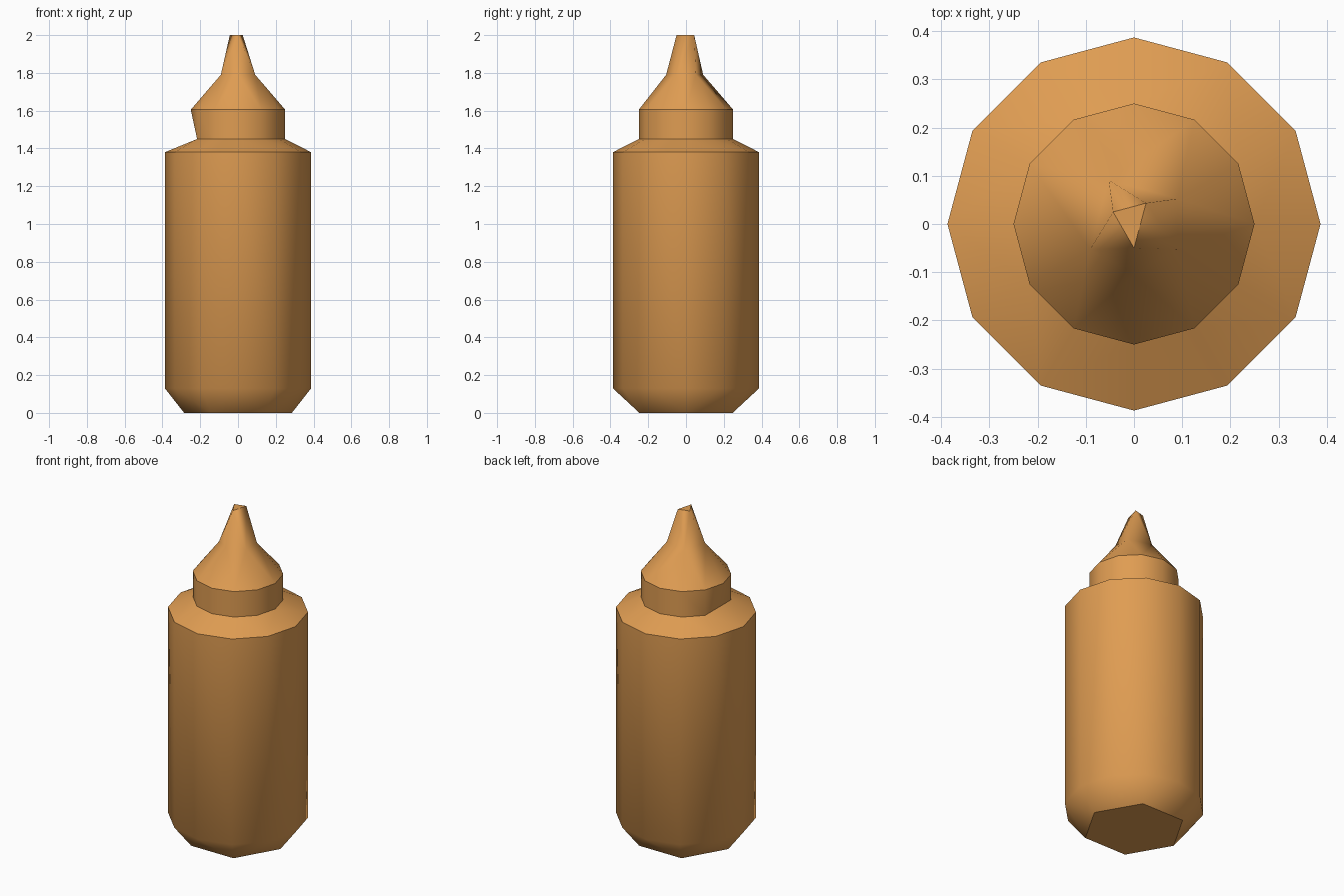
import bpy, bmesh, math

if "Cube" in bpy.data.objects:
    bpy.data.objects.remove(bpy.data.objects["Cube"])

mat = bpy.data.materials.new("mustard_orange")
mat.diffuse_color = (0.74, 0.335, 0.085, 1)
mat.use_nodes = True
mat.node_tree.nodes["Principled BSDF"].inputs["Base Color"].default_value = mat.diffuse_color

TWELVE = list(range(0, 360, 30))
ELEVEN = [a for a in TWELVE if a != 180]


def bridge(bm, low, high):
    """Join two rings of any point count with triangles, shortest diagonal first."""
    n, m = len(low), len(high)
    dist = lambda a, b: (a.co - b.co).length
    i0, j0 = min(((i, j) for i in range(n) for j in range(m)),
                 key=lambda p: round((low[p[0]].co.xy.normalized()
                                      - high[p[1]].co.xy.normalized()).length, 4))
    i = j = 0
    while i < n or j < m:
        a, b = low[(i0 + i) % n], high[(j0 + j) % m]
        a2, b2 = low[(i0 + i + 1) % n], high[(j0 + j + 1) % m]
        if j == m or (i < n and dist(a2, b) <= dist(a, b2)):
            bm.faces.new((a, a2, b))
            i += 1
        else:
            bm.faces.new((a, b2, b))
            j += 1


def stack(name, rings, cap_bottom=False, cap_top=False):
    """Build a part from rings of (height, radius, angles, sharp)."""
    bm = bmesh.new()
    loops = []
    for z, r, angles, sharp in rings:
        loops.append([bm.verts.new((r * math.cos(math.radians(a)),
                                    r * math.sin(math.radians(a)), z)) for a in angles])
    for low, high in zip(loops, loops[1:]):
        bridge(bm, low, high)
    if cap_bottom:
        bm.faces.new(loops[0][::-1])
    if cap_top:
        bm.faces.new(loops[-1])
    # merge the flat wall triangles back into quads
    bmesh.ops.dissolve_limit(bm, angle_limit=math.radians(0.5),
                             verts=bm.verts[:], edges=bm.edges[:])
    for f in bm.faces:
        f.smooth = True
    # crisp creases around the chosen rings
    for z, r, angles, sharp in rings:
        if sharp:
            for e in bm.edges:
                if all(abs(v.co.z - z) < 1e-4 for v in e.verts):
                    e.smooth = False
    mesh = bpy.data.meshes.new(name)
    bm.to_mesh(mesh)
    bm.free()
    mesh.materials.append(mat)
    bpy.context.collection.objects.link(bpy.data.objects.new(name, mesh))


# bottle with chamfered six-sided base and sloped shoulder
stack("bottle_body", [
    (0.0, 0.285, range(0, 360, 60), True),
    (0.13, 0.387, TWELVE, False),
    (1.38, 0.387, TWELVE, True),
    (1.45, 0.25, ELEVEN, True),
], cap_bottom=True)

# collar, cone and tapered nozzle tip
stack("nozzle_cap", [
    (1.45, 0.25, ELEVEN, True),
    (1.605, 0.25, TWELVE, True),
    (1.79, 0.105, [30, 120, 210, 270, 330], False),
    (2.0, 0.05, [60, 150, 270], True),
], cap_top=True)
